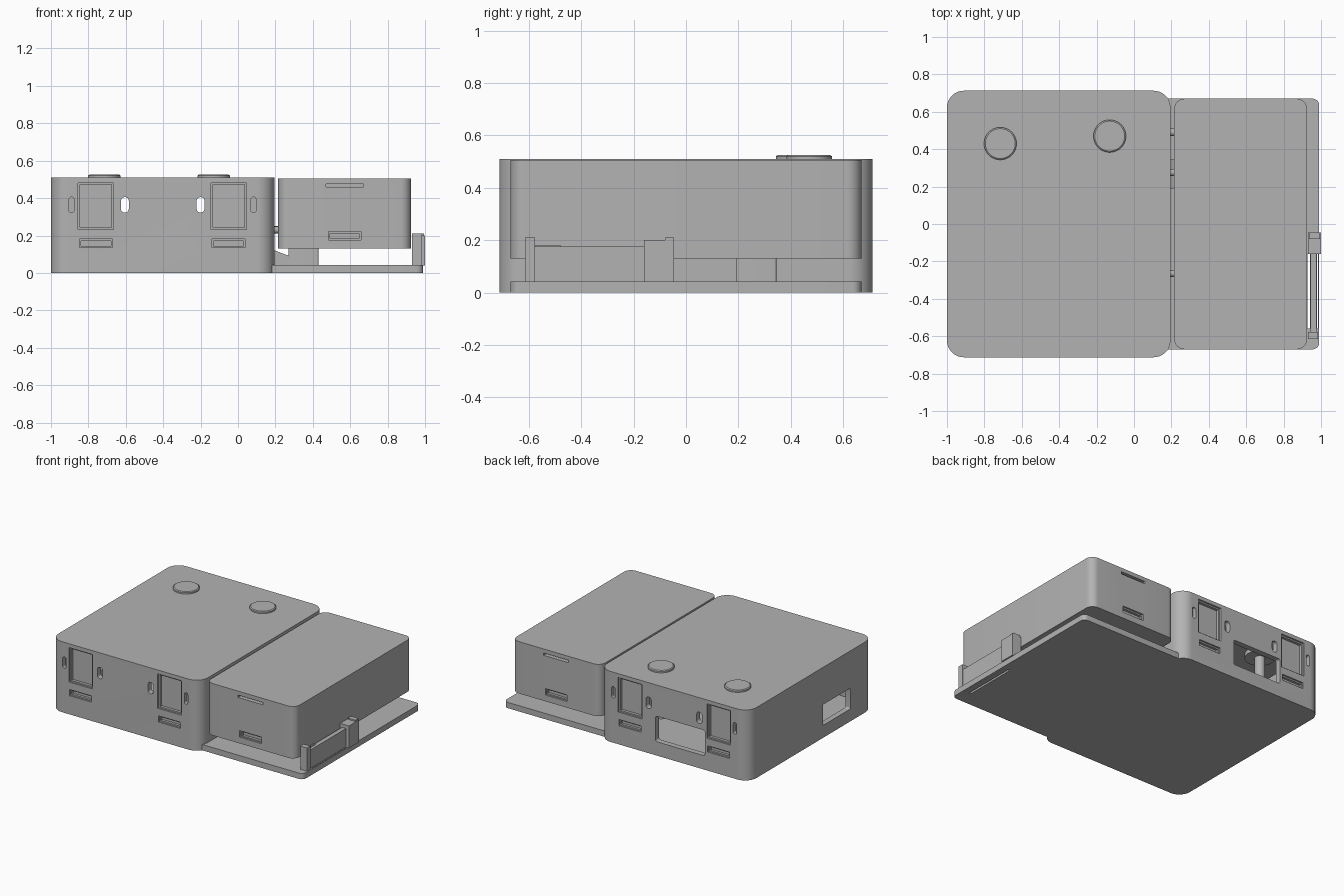
import bpy, bmesh
from mathutils import Matrix, Vector

cube = bpy.data.objects.get("Cube")
if cube:
    bpy.data.objects.remove(cube, do_unlink=True)

grey = bpy.data.materials.new("matte grey")
grey.use_nodes = True
colour = (0.45, 0.45, 0.45, 1)
grey.diffuse_color = colour
grey.node_tree.nodes["Principled BSDF"].inputs["Base Color"].default_value = colour


def finish(name, bm):
    mesh = bpy.data.meshes.new(name)
    bm.to_mesh(mesh)
    bm.free()
    obj = bpy.data.objects.new(name, mesh)
    bpy.context.collection.objects.link(obj)
    mesh.materials.append(grey)
    return obj


def block(name, xs, ys, zs, radius=0, axis=2, segments=8):
    """Box from its extents, with the edges along one axis rounded."""
    bm = bmesh.new()
    bmesh.ops.create_cube(bm, size=1)
    for v in bm.verts:
        v.co = Vector([(r[0] + r[1]) / 2 + c * (r[1] - r[0])
                       for r, c in zip((xs, ys, zs), v.co)])
    if radius:
        edges = [e for e in bm.edges
                 if abs((e.verts[0].co - e.verts[1].co).normalized()[axis]) > 0.9]
        bmesh.ops.bevel(bm, geom=edges, offset=radius, segments=segments,
                        profile=0.5, affect='EDGES')
    return finish(name, bm)


def cylinder(name, centre, radius, length, top_radius=None, axis='Z'):
    bm = bmesh.new()
    turn = Matrix.Rotation(1.570796, 4, 'Y') if axis == 'X' else Matrix()
    bmesh.ops.create_cone(bm, cap_ends=True, segments=40, radius1=radius,
                          radius2=top_radius or radius, depth=length,
                          matrix=Matrix.Translation(centre) @ turn)
    return finish(name, bm)


def cut(target, cutter):
    cutter.hide_render = True
    mod = target.modifiers.new("cut", 'BOOLEAN')
    mod.operation, mod.solver, mod.object = 'DIFFERENCE', 'EXACT', cutter
    bpy.ops.object.select_all(action='DESELECT')
    bpy.context.view_layer.objects.active = target
    target.select_set(True)
    bpy.ops.object.modifier_apply(modifier=mod.name)
    bpy.data.objects.remove(cutter, do_unlink=True)


def recess(target, face_y, xs, zs, depth, radius=0):
    """Pocket cut into the front and the back face."""
    for side in (-1, 1):
        ys = sorted((side * (face_y - depth), side * (face_y + 0.02)))
        cut(target, block("cutter", xs, ys, zs, radius, axis=1, segments=6))


def around(x, half):
    return (x - half, x + half)


# Hollow main case
FACE = 0.7125
case = block("main_case", (-1, 0.195), (-FACE, FACE), (0, 0.51), 0.09, segments=12)
cut(case, block("cutter", (-0.96, 0.155), (-0.672, 0.672), (0.04, 0.47), 0.05))

# Stepped windows and label slots on front and back
for x in (-0.76, -0.05):
    recess(case, FACE, around(x, 0.095), (0.233, 0.482), 0.012)
    recess(case, FACE, around(x, 0.084), (0.243, 0.472), 0.032)
    recess(case, FACE, around(x, 0.088), (0.135, 0.18), 0.012)
    recess(case, FACE, around(x, 0.08), (0.145, 0.17), 0.03)

# Upright strap slots: inner pair open, outer pair blind
for x in (-0.605, -0.2):
    recess(case, FACE, around(x, 0.021), (0.323, 0.405), 0.06, 0.019)
for x in (-0.89, 0.083):
    recess(case, FACE, around(x, 0.014), (0.323, 0.405), 0.03, 0.013)

# Ports in the back and the end wall
cut(case, block("cutter", (-0.65, -0.255), (0.65, 0.75), (0.1, 0.285), 0.015, axis=1))
cut(case, block("cutter", (-1.02, -0.94), (-0.45, -0.135), (0.09, 0.24), 0.01, axis=0))

# Base tray under the side box
tray = block("base_tray", (0.13, 0.99), (-0.67, 0.67), (0, 0.042), 0.035)
for xs in ((0.927, 0.942), (0.978, 0.984)):
    cut(tray, block("cutter", xs, (-0.56, -0.16), (-0.02, 0.06)))

# Side box with slots
box = block("side_box", (0.215, 0.925), (-0.67, 0.67), (0.13, 0.505), 0.055)
recess(box, 0.67, around(0.57, 0.1), (0.459, 0.476), 0.03)
recess(box, 0.67, around(0.57, 0.087), (0.175, 0.222), 0.012)
recess(box, 0.67, around(0.57, 0.078), (0.184, 0.212), 0.03)

# Box support and its sloping cable cover
block("box_support", (0.27, 0.43), (0.19, 0.345), (0.04, 0.132), 0.008)
cover = block("cable_cover", (0.17, 0.275), (0.19, 0.345), (0.04, 0.13))
for v in cover.data.vertices:
    if v.co.z > 0.1 and v.co.x > 0.2:
        v.co.z = 0.09

# Latch on the tray edge
block("latch_panel", (0.944, 0.976), (-0.585, -0.15), (0.04, 0.175))
block("latch_panel_step", (0.944, 0.955), (-0.575, -0.48), (0.17, 0.181))
block("latch_front_post", (0.93, 0.983), (-0.615, -0.577), (0.04, 0.21))
block("latch_rear_post", (0.93, 1.0), (-0.16, -0.045), (0.04, 0.2))
block("latch_rear_lip", (0.935, 0.995), (-0.08, -0.045), (0.195, 0.21))

# Links between case and box
for y, radius in ((0.49, 0.02), (0.275, 0.018), (-0.265, 0.018)):
    cylinder("link_pin", (0.205, y, 0.23), radius, 0.05, axis='X')

# Push buttons with flange and stem inside the case
for x, y in ((-0.715, 0.43), (-0.13, 0.47)):
    cylinder("button_side", (x, y, 0.5125), 0.087, 0.015)
    cylinder("button_top", (x, y, 0.5225), 0.087, 0.005, 0.08)
    cylinder("button_flange", (x, y, 0.455), 0.1, 0.03)
    cylinder("button_stem", (x, y, 0.3), 0.035, 0.3)

# Smooth rounded corners, crisp edges
bpy.ops.object.select_all(action='DESELECT')
for obj in bpy.context.scene.objects:
    if obj.type == 'MESH':
        obj.select_set(True)
        bpy.context.view_layer.objects.active = obj
bpy.ops.object.shade_smooth_by_angle(angle=0.5)
